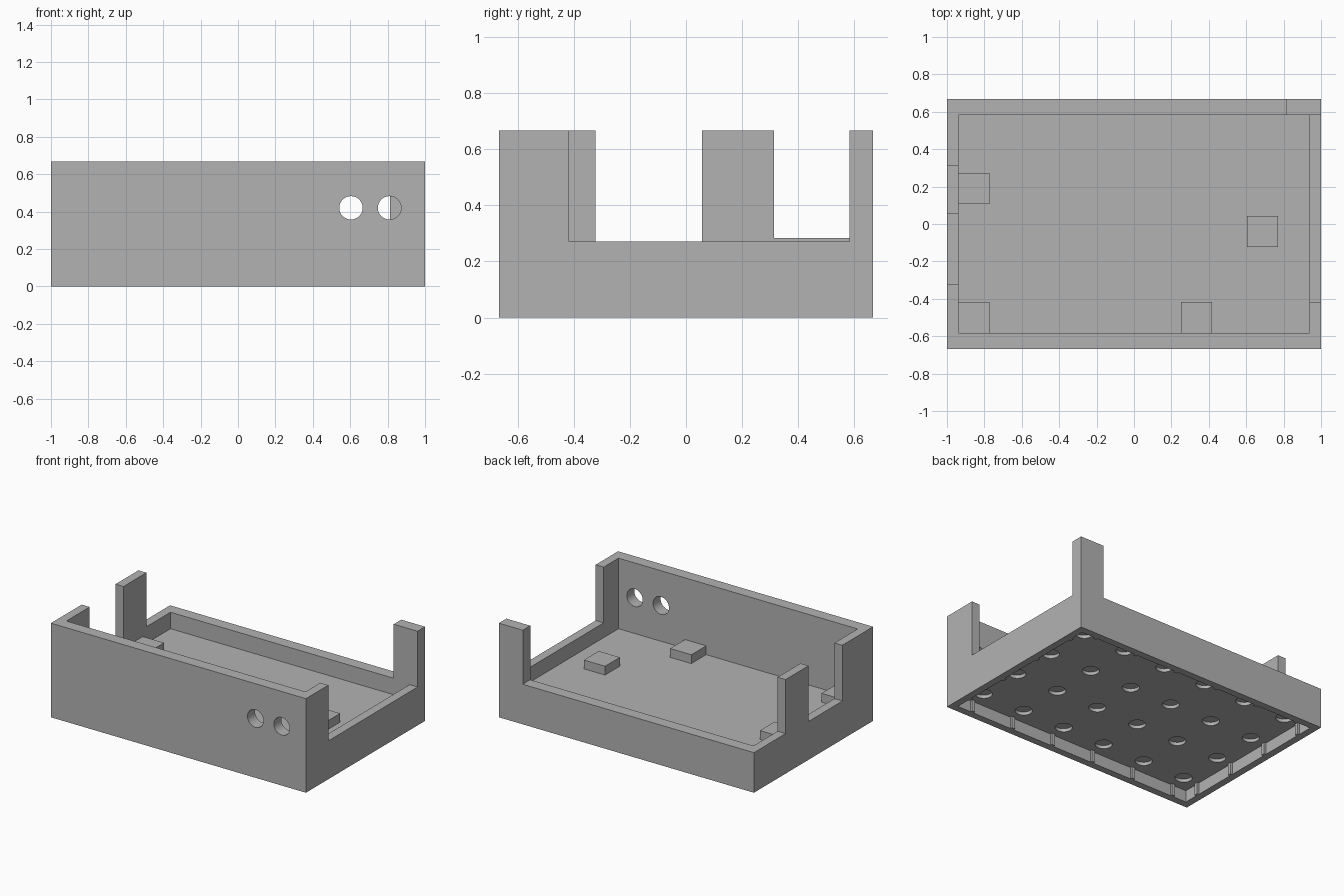
import bpy
import bmesh
from math import radians
from mathutils import Matrix, Vector

cube = bpy.data.objects.get("Cube")
if cube:
    bpy.data.objects.remove(cube, do_unlink=True)

gray = bpy.data.materials.new("plain gray")
gray.use_nodes = True
gray.diffuse_color = (0.45, 0.45, 0.45, 1)
gray.node_tree.nodes["Principled BSDF"].inputs["Base Color"].default_value = (0.45, 0.45, 0.45, 1)


def finish(name, bm):
    mesh = bpy.data.meshes.new(name)
    bm.to_mesh(mesh)
    bm.free()
    mesh.materials.append(gray)
    obj = bpy.data.objects.new(name, mesh)
    bpy.context.collection.objects.link(obj)
    return obj


def add_box(bm, x, y, z):
    lo, hi = Vector((x[0], y[0], z[0])), Vector((x[1], y[1], z[1]))
    bmesh.ops.create_cube(bm, size=1, matrix=Matrix.Translation((lo + hi) / 2) @ Matrix.Diagonal((*(hi - lo), 1)))


def box(name, x, y, z):
    bm = bmesh.new()
    add_box(bm, x, y, z)
    return finish(name, bm)


def cylinders(name, centers, radius, depth, turn=Matrix()):
    bm = bmesh.new()
    for c in centers:
        bmesh.ops.create_cone(bm, cap_ends=True, segments=32, radius1=radius, radius2=radius,
                              depth=depth, matrix=Matrix.Translation(c) @ turn)
    return finish(name, bm)


def cut(target, cutter):
    cutter.hide_render = True
    mod = target.modifiers.new("cut", "BOOLEAN")
    mod.operation, mod.solver, mod.object = "DIFFERENCE", "EXACT", cutter
    bpy.context.view_layer.objects.active = target
    bpy.ops.object.modifier_apply(modifier=mod.name)
    bpy.data.objects.remove(cutter, do_unlink=True)


W, D, H = 1.0, 0.667, 0.667       # half width, half depth, height
IX, IY = 0.9375, 0.583            # inner faces of the walls
FLOOR, CEILING = 0.167, 0.083     # top and underside of the floor
PITCH = 1 / 3
grid_x = [(i - 2.5) * PITCH for i in range(6)]
grid_y = [(j - 1.5) * PITCH for j in range(4)]

# Tray: solid block, hollowed from above
tray = box("tray", (-W, W), (-D, D), (0, H))
cut(tray, box("well", (-IX, IX), (-IY, IY), (FLOOR, 1)))

# Wall openings that leave the corner returns and posts standing
cut(tray, box("right_opening", (0.9, 1.1), (-0.417, IY), (0.272, 1)))
cut(tray, box("left_front_opening", (-1.1, -0.9), (-0.323, 0.057), (0.272, 1)))
cut(tray, box("left_back_opening", (-1.1, -0.9), (0.313, 0.8), (0.284, 1)))
cut(tray, box("back_opening", (-1.1, 0.813), (0.5, 0.8), (0.284, 1)))

# Round ports through the front wall
cut(tray, cylinders("ports", [(0.604, -0.63, 0.42), (0.81, -0.63, 0.42)], 0.0625, 0.3,
                    Matrix.Rotation(radians(90), 4, "X")))

# Underside recess and its grid of shallow round pockets
RX, RY = W - 0.05, D - 0.05
cut(tray, box("recess", (-RX, RX), (-RY, RY), (-0.1, CEILING)))
cut(tray, cylinders("pockets", [(x, y, CEILING) for x in grid_x for y in grid_y], 0.055, 0.046))

bpy.ops.object.select_all(action="DESELECT")
tray.select_set(True)
bpy.context.view_layer.objects.active = tray
bpy.ops.object.shade_smooth_by_angle(angle=radians(30))

# Grip ribs around the recess
bm = bmesh.new()
RIB, HALF = 0.015, 0.0125
for s in (-1, 1):
    for x in grid_x:
        add_box(bm, (x - HALF, x + HALF), sorted((s * (RY - RIB), s * (RY + 0.005))), (0, CEILING + 0.005))
    for y in grid_y:
        add_box(bm, sorted((s * (RX - RIB), s * (RX + 0.005))), (y - HALF, y + HALF), (0, CEILING + 0.005))
finish("grip_ribs", bm)

# Support pads on the floor, placed by their low corner
PAD = 0.166
for name, x, y in (("left_back_pad", -IX, 0.108), ("left_front_pad", -IX, -IY),
                   ("front_pad", 0.25, -IY), ("right_pad", 0.604, -0.122)):
    box(name, (x, x + PAD), (y, y + PAD), (FLOOR - 0.01, FLOOR + 0.0625))
